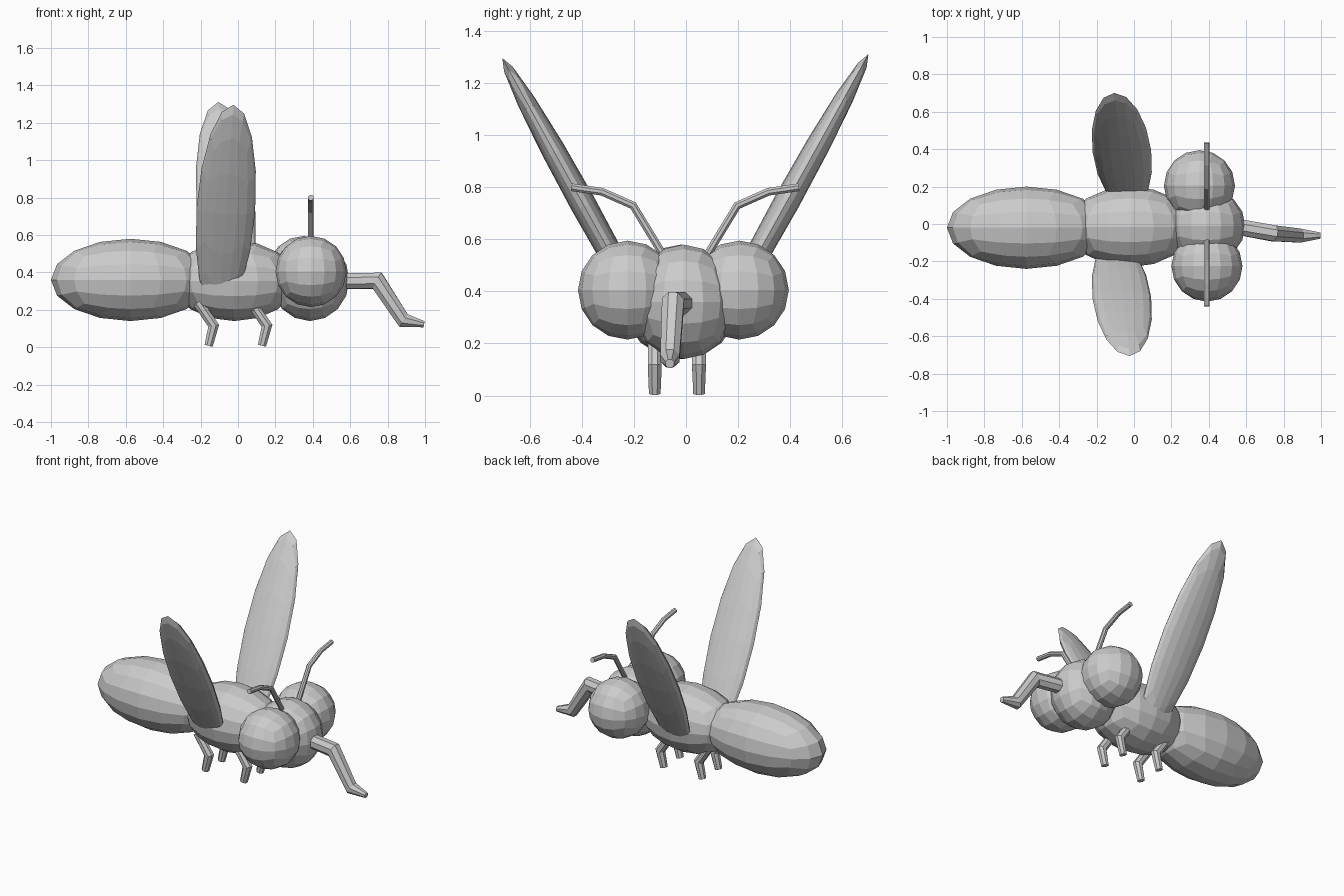
import bpy, bmesh, math
from mathutils import Vector, Matrix

if "Cube" in bpy.data.objects:
    bpy.data.objects.remove(bpy.data.objects["Cube"])

grey = bpy.data.materials.new("plain grey")
grey.diffuse_color = (0.6, 0.6, 0.6, 1)
grey.use_nodes = True
grey.node_tree.nodes["Principled BSDF"].inputs["Base Color"].default_value = grey.diffuse_color


def finish(bm, name):
    bmesh.ops.recalc_face_normals(bm, faces=bm.faces[:])
    me = bpy.data.meshes.new(name)
    bm.to_mesh(me)
    bm.free()
    me.materials.append(grey)
    ob = bpy.data.objects.new(name, me)
    bpy.context.collection.objects.link(ob)
    return ob


def ellipsoid(name, centre, radii, span=(0, 0, 1)):
    """Quad sphere (4 x 4 faces per cube side), scaled, its z axis turned to span."""
    bm = bmesh.new()
    bmesh.ops.create_cube(bm, size=2)
    bmesh.ops.subdivide_edges(bm, edges=bm.edges[:], cuts=3, use_grid_fill=True)
    w = Vector(span).normalized()
    u = Vector((1, 0, 0))
    u = (u - w * u.dot(w)).normalized()
    rot = Matrix((u, w.cross(u), w)).transposed()
    for v in bm.verts:
        d = Vector([math.tan(c * math.pi / 4) for c in v.co]).normalized()
        v.co = rot @ Vector([d[i] * radii[i] for i in range(3)]) + Vector(centre)
    return finish(bm, name)


def tube(name, path, radii, side, n=8):
    """Mitred tube through path; side is the direction across its bends."""
    pts = [Vector(p) for p in path]
    bm = bmesh.new()
    rings = []
    for i, p in enumerate(pts):
        a = (p - pts[i - 1]).normalized() if i else None
        b = (pts[i + 1] - p).normalized() if i < len(pts) - 1 else None
        a, b = a or b, b or a
        t = (a + b).normalized()
        u = Vector(side)
        u = (u - t * u.dot(t)).normalized()
        v = t.cross(u) / max(t.dot(a), 0.5)
        rings.append([bm.verts.new(p + radii[i] * (
            u * math.cos((k + 0.5) * math.tau / n) + v * math.sin((k + 0.5) * math.tau / n)))
            for k in range(n)])
    for r, s in zip(rings, rings[1:]):
        for k in range(n):
            bm.faces.new((r[k], r[(k + 1) % n], s[(k + 1) % n], s[k]))
    bm.faces.new(rings[0])
    bm.faces.new(rings[-1])
    return finish(bm, name)


# Body
ellipsoid("abdomen", (-0.575, -0.02, 0.36), (0.425, 0.22, 0.22))
ellipsoid("thorax", (-0.02, -0.015, 0.355), (0.33, 0.215, 0.215))
ellipsoid("head", (0.385, -0.01, 0.36), (0.21, 0.2, 0.22))

# Eyes
ellipsoid("left_eye", (0.35, 0.205, 0.405), (0.19, 0.19, 0.19))
ellipsoid("right_eye", (0.39, -0.225, 0.405), (0.19, 0.19, 0.19))

# Wings
ellipsoid("left_wing", (-0.065, 0.39, 0.75), (0.157, 0.05, 0.643), (-0.04, 0.31, 0.56))
ellipsoid("right_wing", (-0.065, -0.395, 0.735), (0.157, 0.05, 0.643), (0.04, -0.31, 0.56))

# Mouth tube
tube("proboscis",
     [(0.5, -0.005, 0.355), (0.745, -0.05, 0.355), (0.885, -0.062, 0.143), (0.995, -0.062, 0.123)],
     [0.046, 0.046, 0.04, 0.018], (0, 1, 0))

# Antennae
for name, s in (("left_antenna", 1), ("right_antenna", -1)):
    tube(name, [(0.39, s * y - 0.003, z) for y, z in
                ((0.06, 0.5), (0.2, 0.73), (0.32, 0.783), (0.437, 0.8))],
         [0.016] * 4, (1, 0, 0))

# Legs
for part, x in (("rear", 0), ("front", 0.285)):
    for hand, y in (("left", 0.05), ("right", -0.12)):
        tube(f"{part}_{hand}_leg",
             [(x - 0.215, y, 0.24), (x - 0.13, y, 0.115), (x - 0.157, y, 0.008)],
             [0.029, 0.029, 0.024], (0, 1, 0))
